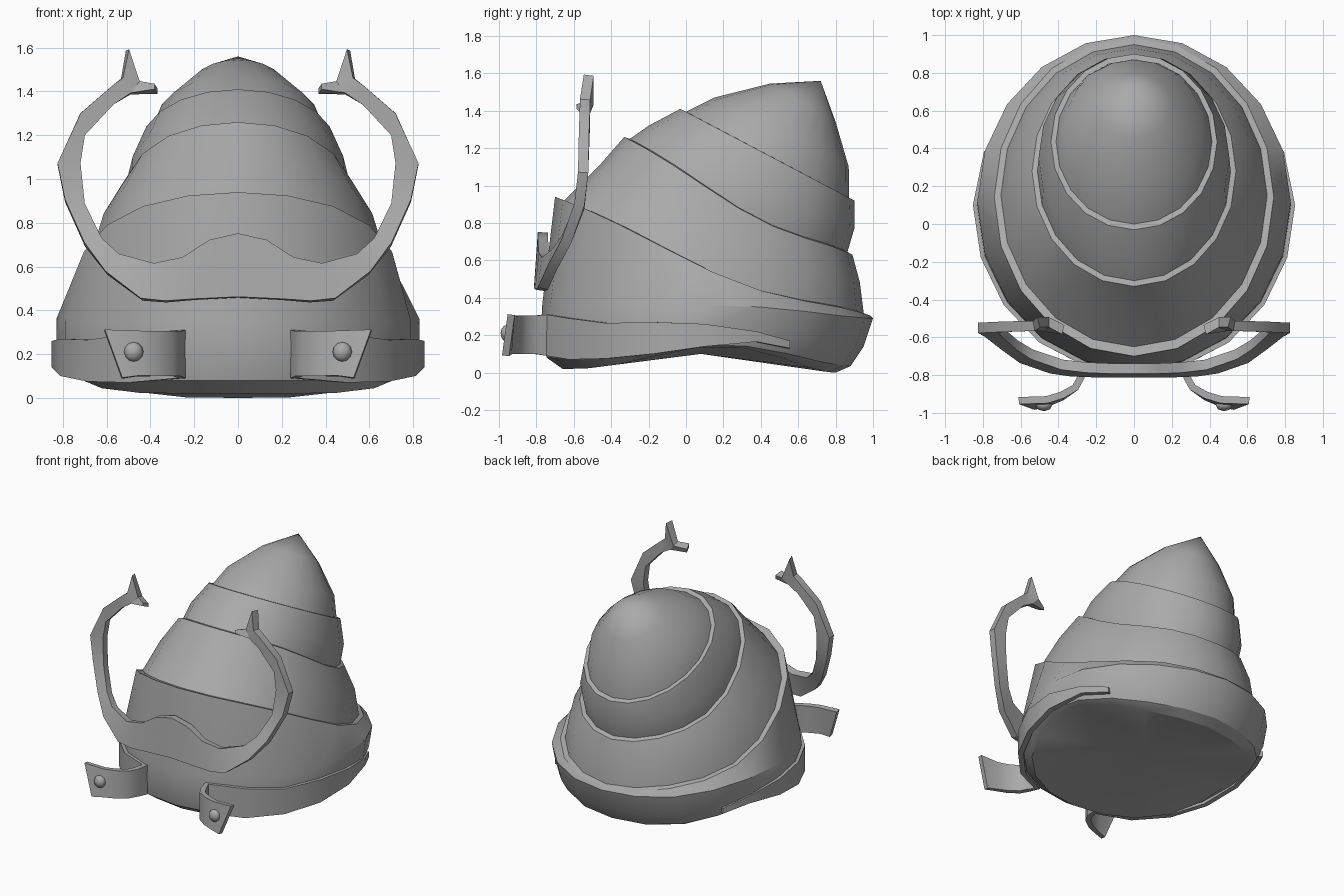
import bpy
import bmesh
from math import sin, cos, pi, radians
from mathutils import Matrix, Vector

default_cube = bpy.data.objects.get("Cube")
if default_cube:
    bpy.data.objects.remove(default_cube, do_unlink=True)

# One plain grey for everything
grey = bpy.data.materials.new("plain_grey")
grey.use_nodes = True
grey_colour = (0.4, 0.4, 0.4, 1)
grey.diffuse_color = grey_colour
grey.node_tree.nodes["Principled BSDF"].inputs["Base Color"].default_value = grey_colour


def make_object(name, bm, mirrored=False, thickness=None, angle=32):
    """Turn a bmesh into a shaded object, optionally mirrored and thickened."""
    bmesh.ops.recalc_face_normals(bm, faces=bm.faces)
    mesh = bpy.data.meshes.new(name)
    bm.to_mesh(mesh)
    bm.free()
    mesh.materials.append(grey)
    obj = bpy.data.objects.new(name, mesh)
    bpy.context.collection.objects.link(obj)
    if mirrored:
        mirror = obj.modifiers.new("mirror", 'MIRROR')
        mirror.use_clip = True
    if thickness:
        solid = obj.modifiers.new("thickness", 'SOLIDIFY')
        solid.thickness = thickness
        solid.offset = 0
    bpy.ops.object.select_all(action='DESELECT')
    obj.select_set(True)
    bpy.context.view_layer.objects.active = obj
    # Apply the modifiers first so that the thickened rims shade sharply
    bpy.ops.object.convert(target='MESH')
    bpy.ops.object.shade_smooth_by_angle(angle=radians(angle))


def add_strip(bm, pairs):
    """Add a strip of quads between successive pairs of edge points."""
    rungs = [[bm.verts.new(point) for point in pair] for pair in pairs]
    for (a, b), (c, d) in zip(rungs, rungs[1:]):
        bm.faces.new((a, b, d, c))


# Shell: tilted rings lofted into four overlapping tiers
SIDES = 20


def add_ring(bm, front_y, front_z, back_y, back_z, half_width, sag):
    ring = []
    for i in range(SIDES):
        t = 2 * pi * i / SIDES
        blend = (1 - cos(t)) / 2
        y = front_y + (back_y - front_y) * blend
        # The sides sag, most of all behind the middle
        dip = sag * sin(t) ** 4 * (1 - .8 * cos(t))
        z = front_z + (back_z - front_z) * blend - dip
        ring.append(bm.verts.new((half_width * sin(t), y, z)))
    return ring


# front y, front z, back y, back z, half width, sag at the sides
tier_rings = [
    # lowest tier with its narrow ledge
    (-.66, .02, .8, .0, .77, -.125),
    (-.745, .08, .88, .035, .81, -.09),
    (-.775, .2, .95, .14, .83, -.05),
    (-.77, .35, 1.0, .29, .83, -.04),
    (-.70, .94, .985, .305, .74, .085),
    (-.65, .92, .95, .318, .705, .085),
    # second tier
    (-.47, 1.1, .93, .48, .645, .07),
    (-.33, 1.26, .89, .63, .54, .065),
    (-.3, 1.25, .863, .645, .512, .065),
    # third tier
    (-.2, 1.32, .9, .77, .505, .04),
    (-.03, 1.41, .9, .92, .44, 0),
    # pointed cap
    (.0, 1.395, .872, .935, .413, 0),
    (.15, 1.47, .87, 1.1, .365, 0),
    (.45, 1.545, .8, 1.34, .2, 0),
]

bm = bmesh.new()
rings = [add_ring(bm, *values) for values in tier_rings]
for low, high in zip(rings, rings[1:]):
    for i in range(SIDES):
        j = (i + 1) % SIDES
        bm.faces.new((low[i], low[j], high[j], high[i]))
tip = bm.verts.new((0, .72, 1.56))
underside = bm.verts.new((0, .08, .1))
for i in range(SIDES):
    j = (i + 1) % SIDES
    bm.faces.new((rings[-1][i], rings[-1][j], tip))
    bm.faces.new((rings[0][j], rings[0][i], underside))
make_object("tiered_shell", bm)

# Forked horn strap: outer x, outer z, inner x, inner z, depth
horn_rungs = [
    (0, .46, 0, .75, -.765),
    (.2, .45, .13, .72, -.765),
    (.33, .44, .25, .64, -.76),
    (.44, .45, .38, .61, -.745),
    (.6, .57, .54, .65, -.69),
    (.7, .7, .62, .72, -.64),
    (.79, .9, .7, .88, -.57),
    (.825, 1.07, .72, 1.07, -.55),
    (.72, 1.3, .7, 1.2, -.545),
    (.57, 1.43, .57, 1.34, -.54),
    (.53, 1.46, .49, 1.39, -.54),
    (.505, 1.59, .45, 1.44, -.52),
]


def horn_pair(outer_x, outer_z, inner_x, inner_z, depth):
    # The outer edge leans a little forward of the inner edge low down
    lean = .02 if outer_z < .6 else 0
    return (outer_x, depth - lean, outer_z), (inner_x, depth, inner_z)


bm = bmesh.new()
horn_pairs = [horn_pair(*rung) for rung in horn_rungs]
add_strip(bm, horn_pairs)
# Inner prong grows from the base of the outer prong
crotch, base = Vector(horn_pairs[-1][1]), Vector(horn_pairs[-2][1])
add_strip(bm, [(crotch, base), horn_pair(.375, 1.425, .375, 1.4, -.56)])
bmesh.ops.remove_doubles(bm, verts=bm.verts, dist=.001)
make_object("forked_horns", bm, mirrored=True, thickness=.055, angle=30)

# Side straps: steps around the shell, bottom z, top z, closeness to the shell
strap_steps = [(6.7, .13, .17, .95), (6, .165, .22, .98), (5, .14, .26, 1),
               (4, .1, .27, 1), (3, .075, .265, 1), (2, .07, .29, 1), (1, .09, .31, 1)]
strap_pairs = []
for step, low_z, high_z, closeness in strap_steps:
    t = step * 2 * pi / SIDES
    x, y = .834 * closeness * sin(t), .1 - .88 * cos(t)
    strap_pairs.append(((x, y, low_z), (x, y, high_z)))

# Folded tab at the front end of each strap, leaning forward at its foot
for x, y, lean in [(.28, -.81, 0), (.31, -.865, 0), (.38, -.905, .01), (.46, -.93, .02)]:
    strap_pairs.append(((x, y - lean, .1), (x, y, .305)))
strap_pairs.append(((.53, -.965, .09), (.61, -.935, .31)))
bm = bmesh.new()
add_strip(bm, strap_pairs)
make_object("side_straps", bm, mirrored=True, thickness=.038)

# Round stud on each tab
bm = bmesh.new()
bmesh.ops.create_uvsphere(bm, u_segments=8, v_segments=6, radius=.045,
                          matrix=Matrix.Translation((.477, -.955, .21)))
bmesh.ops.scale(bm, vec=(1, .75, 1), verts=bm.verts,
                space=Matrix.Translation((0, .965, 0)))
make_object("tab_studs", bm, mirrored=True, angle=60)
